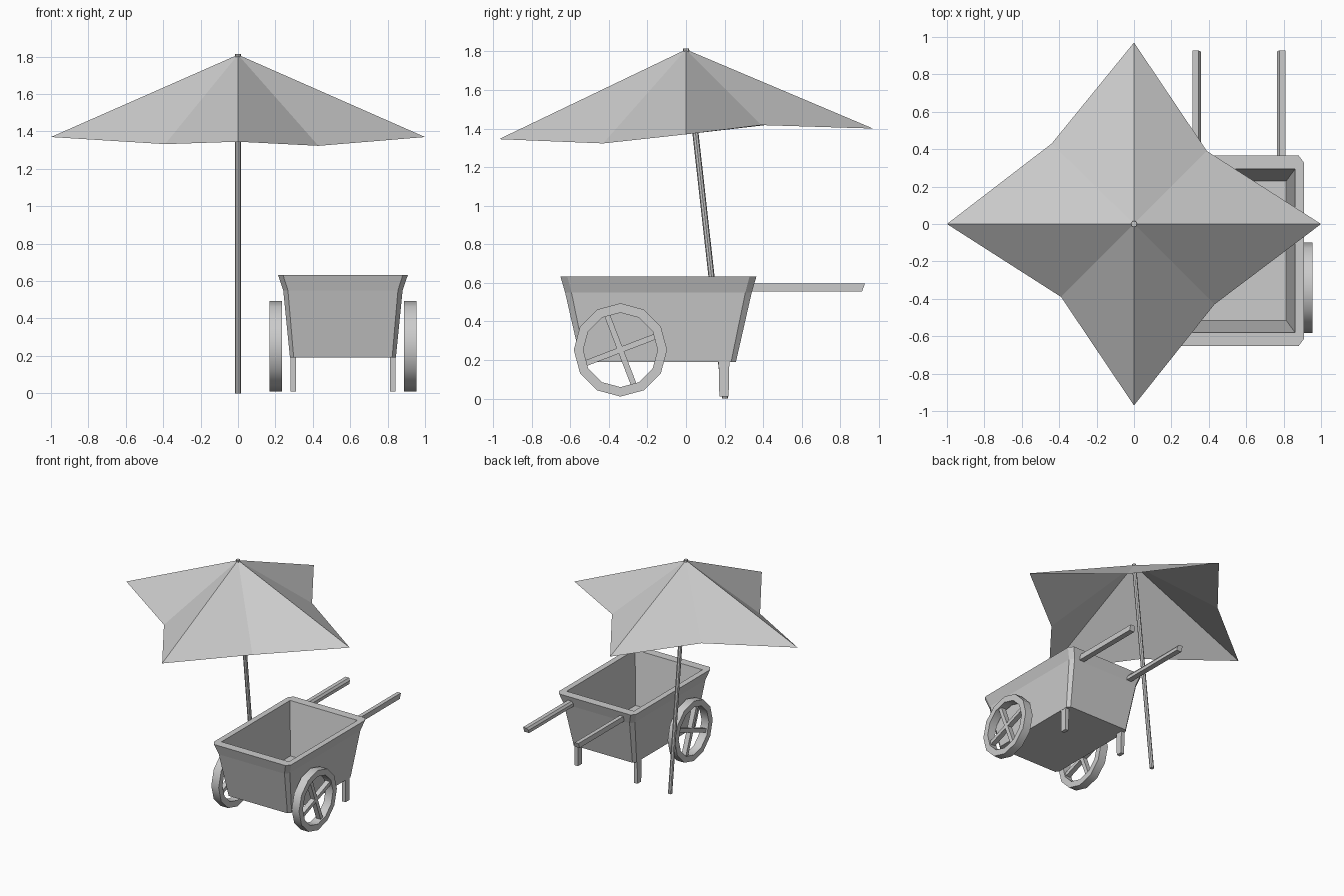
import bpy, bmesh
from math import cos, sin, pi, radians
from mathutils import Vector, Matrix

if "Cube" in bpy.data.objects:
    bpy.data.objects.remove(bpy.data.objects["Cube"])

CX, CY = 0.561, -0.143   # centre of the cart


def make(name, bm):
    bmesh.ops.remove_doubles(bm, verts=bm.verts, dist=1e-5)
    bmesh.ops.recalc_face_normals(bm, faces=bm.faces)
    me = bpy.data.meshes.new(name)
    bm.to_mesh(me)
    bm.free()
    ob = bpy.data.objects.new(name, me)
    bpy.context.collection.objects.link(ob)
    return ob


def loft(name, rings, cap=True, closed=False):
    """Skin a series of equal-length point rings."""
    bm = bmesh.new()
    vs = [[bm.verts.new(p) for p in r] for r in rings]
    pairs = list(zip(vs, vs[1:])) + ([(vs[-1], vs[0])] if closed else [])
    for a, b in pairs:
        for i in range(len(a)):
            j = (i + 1) % len(a)
            bm.faces.new((a[i], a[j], b[j], b[i]))
    if cap:
        bm.faces.new(vs[0])
        bm.faces.new(vs[-1])
    return make(name, bm)


def chamfered(hx, hy, cx, cy, z):
    """Rectangle with cut corners around the cart centre."""
    q = [(hx, -hy + cy), (hx, hy - cy), (hx - cx, hy), (-hx + cx, hy),
         (-hx, hy - cy), (-hx, -hy + cy), (-hx + cx, -hy), (hx - cx, -hy)]
    return [(CX + x, CY + y, z) for x, y in q]


# Canopy: eight-point folded sheet fanned from the apex
rim = [(1, 0, 1.37), (0.39, 0.39, 1.418), (0, 0.97, 1.40), (-0.44, 0.43, 1.42),
       (-1, 0, 1.37), (-0.39, -0.39, 1.332), (0, -0.97, 1.345), (0.43, -0.43, 1.323)]
bm = bmesh.new()
apex = bm.verts.new((0, 0, 1.81))
rv = [bm.verts.new(p) for p in rim]
for i in range(8):
    bm.faces.new((apex, rv[i], rv[(i + 1) % 8]))
make("parasol_canopy", bm)

# Leaning pole
ends = [Vector((0, 0.203, 0)), Vector((0, 0, 1.815))]
loft("parasol_pole", [[e + Vector((0.016 * cos(k * pi / 4), 0.016 * sin(k * pi / 4), 0))
                       for k in range(8)] for e in ends])

# Cart tub: outside up, over the rim, down to the inner floor
loft("cart_tub", [chamfered(0.283, 0.402, 0.02, 0.025, 0.19),
                  chamfered(0.319, 0.484, 0.025, 0.033, 0.55),
                  chamfered(0.347, 0.508, 0.027, 0.036, 0.632),
                  chamfered(0.301, 0.438, 0, 0, 0.632),
                  chamfered(0.253, 0.373, 0, 0, 0.22)])

for side, s in (("left", -1), ("right", 1)):
    # Wheel rim: twelve-sided ring
    wx, wy, wz = CX + s * 0.36, -0.34, 0.252
    profile = [(0.242, -0.033), (0.242, 0.033), (0.193, 0.033), (0.193, -0.033)]
    wheel = loft(side + "_wheel_rim",
                 [[(wx + d, wy + r * cos(k * pi / 6), wz + r * sin(k * pi / 6))
                   for k in range(12)] for r, d in profile], cap=False, closed=True)
    bpy.ops.object.select_all(action='DESELECT')
    wheel.select_set(True)
    bpy.context.view_layer.objects.active = wheel
    bpy.ops.object.shade_smooth_by_angle(angle=radians(35))

    # Wheel spokes: two crossed bars
    bm = bmesh.new()
    for ang in (21, 111):
        m = (Matrix.Translation((wx, wy, wz)) @ Matrix.Rotation(radians(ang), 4, 'X')
             @ Matrix.Diagonal((0.04, 0.39, 0.03, 1)))
        bmesh.ops.create_cube(bm, size=1, matrix=m)
    make(side + "_wheel_spokes", bm)

    # Leg, slightly tapered
    rings = []
    for z, h in ((0.01, 0.024), (0.20, 0.028)):
        rings.append([(CX + s * (0.266 + a * 0.015), 0.197 + b * h, z)
                      for a, b in ((-1, -1), (1, -1), (1, 1), (-1, 1))])
    loft(side + "_leg", rings)

    # Handle with a chamfered inner edge and slanted end
    section = [(0.248, 0.555), (0.248, 0.597), (0.216, 0.597), (0.204, 0.58), (0.204, 0.555)]
    loft(side + "_handle", [[(CX + s * x, y0 + (z - 0.597) * slope, z) for x, z in section]
                            for y0, slope in ((0.32, 0), (0.928, 0.35))])
